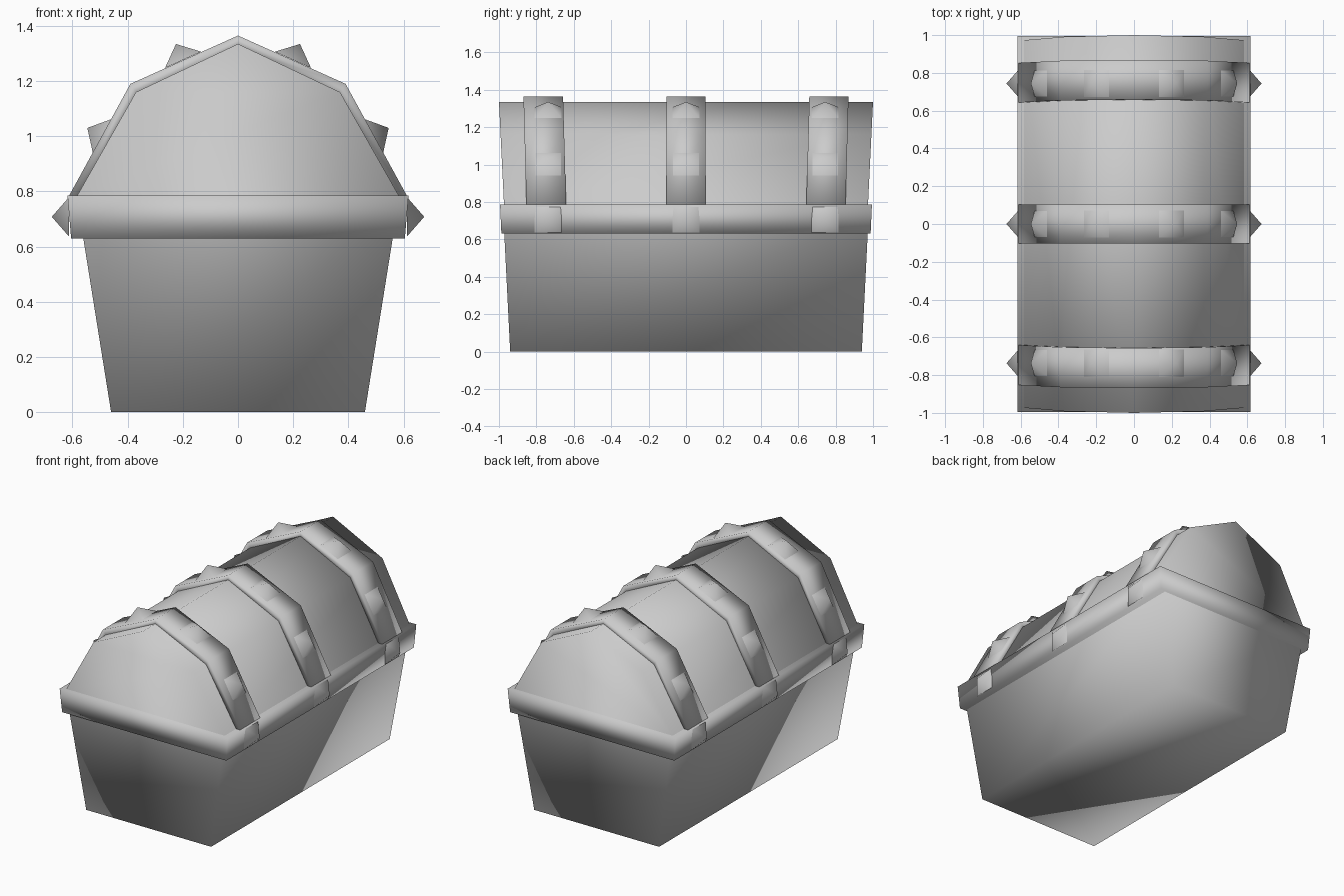
import bpy
import bmesh
import math
from mathutils import Matrix

cube = bpy.data.objects.get("Cube")
if cube:
    bpy.data.objects.remove(cube, do_unlink=True)

# One plain grey for everything
grey = bpy.data.materials.new("plain_grey")
grey.use_nodes = True
GREY = (0.6, 0.6, 0.6, 1.0)
grey.diffuse_color = GREY
grey.node_tree.nodes["Principled BSDF"].inputs["Base Color"].default_value = GREY


def finish(name, bm):
    """Turn a bmesh into a smooth shaded grey object."""
    bmesh.ops.recalc_face_normals(bm, faces=bm.faces)
    for face in bm.faces:
        face.smooth = True
    mesh = bpy.data.meshes.new(name)
    bm.to_mesh(mesh)
    bm.free()
    mesh.materials.append(grey)
    obj = bpy.data.objects.new(name, mesh)
    bpy.context.collection.objects.link(obj)
    return obj


def loft(name, first, second, wrap=True, cap_first=True, cap_second=True):
    """Join two matching outlines with quads and optional end caps."""
    bm = bmesh.new()
    a = [bm.verts.new(p) for p in first]
    b = [bm.verts.new(p) for p in second]
    n = len(a)
    for i in range(n if wrap else n - 1):
        j = (i + 1) % n
        bm.faces.new((a[i], a[j], b[j], b[i]))
    if cap_first:
        bm.faces.new(a)
    if cap_second:
        bm.faces.new(b)
    return finish(name, bm)


def rectangle(x, y, z):
    return [(-x, -y, z), (x, -y, z), (x, y, z), (-x, y, z)]


def arch(half):
    """Mirror a right-hand profile (foot to ridge) into a full arch."""
    return half + [(-x, z) for x, z in reversed(half[:-1])]


RIM_TOP = 0.785
LID = arch([(0.583, RIM_TOP), (0.37, 1.16), (0, 1.335)])
STRAP = arch([(0.612, RIM_TOP), (0.39, 1.19), (0, 1.365)])
STRAP_INNER = arch([(0.565, RIM_TOP), (0.36, 1.15), (0, 1.32)])

# Tapered box, open inside the rim
loft("chest_base", rectangle(0.46, 0.94, 0), rectangle(0.572, 0.975, 0.70),
     cap_second=False)

# Slightly flared rim
loft("rim", rectangle(0.605, 0.987, 0.63), rectangle(0.618, 0.994, RIM_TOP))


# Gabled lid whose ends lean outwards towards the ridge
def lid_end(side):
    return [(x, side * (0.973 + 0.049 * (z - RIM_TOP)), z) for x, z in LID]


loft("lid", lid_end(-1), lid_end(1), wrap=False)


# Straps over the lid, the outer two leaning with the lid ends
def strap_side(y, lean):
    outline = STRAP + STRAP_INNER[::-1]
    return [(x, y + lean * 0.028 * (z - RIM_TOP), z) for x, z in outline]


def strap(name, y0, y1, lean):
    bm = bmesh.new()
    a = [bm.verts.new(p) for p in strap_side(y0, lean)]
    b = [bm.verts.new(p) for p in strap_side(y1, lean)]
    n = len(a)
    for i in range(n):
        j = (i + 1) % n
        bm.faces.new((a[i], a[j], b[j], b[i]))
    # Side walls between outer and inner arch
    for ring in (a, b):
        for i in range(n // 2 - 1):
            bm.faces.new((ring[i], ring[i + 1], ring[n - 2 - i], ring[n - 1 - i]))
    finish(name, bm)


strap("front_strap", -0.853, -0.641, -1)
strap("middle_strap", -0.103, 0.103, 0)
strap("back_strap", 0.643, 0.853, 1)


# Four-sided pyramid studs: (x, z, tilt from vertical in degrees)
def stud(name, x, y, z, tilt):
    height = 0.063
    bm = bmesh.new()
    place = (Matrix.Translation((x, y, z))
             @ Matrix.Rotation(math.radians(tilt), 4, 'Y')
             @ Matrix.Translation((0, 0, height / 2))
             @ Matrix.Rotation(math.radians(45), 4, 'Z'))
    bmesh.ops.create_cone(bm, cap_ends=False, segments=4,
                          radius1=0.072 * math.sqrt(2), radius2=0,
                          depth=height, matrix=place)
    bmesh.ops.remove_doubles(bm, verts=bm.verts, dist=0.0005)
    finish(name, bm)


STUDS = {"rim": (0.612, 0.708, 90),
         "lower": (0.491, 1.0, 61.3),
         "upper": (0.199, 1.277, 24.2)}
for row, y in (("front", -0.737), ("middle", 0), ("back", 0.744)):
    for level, (x, z, tilt) in STUDS.items():
        for label, s in (("left", 1), ("right", -1)):
            stud(f"{row}_{level}_stud_{label}", s * x, y, z, s * tilt)
